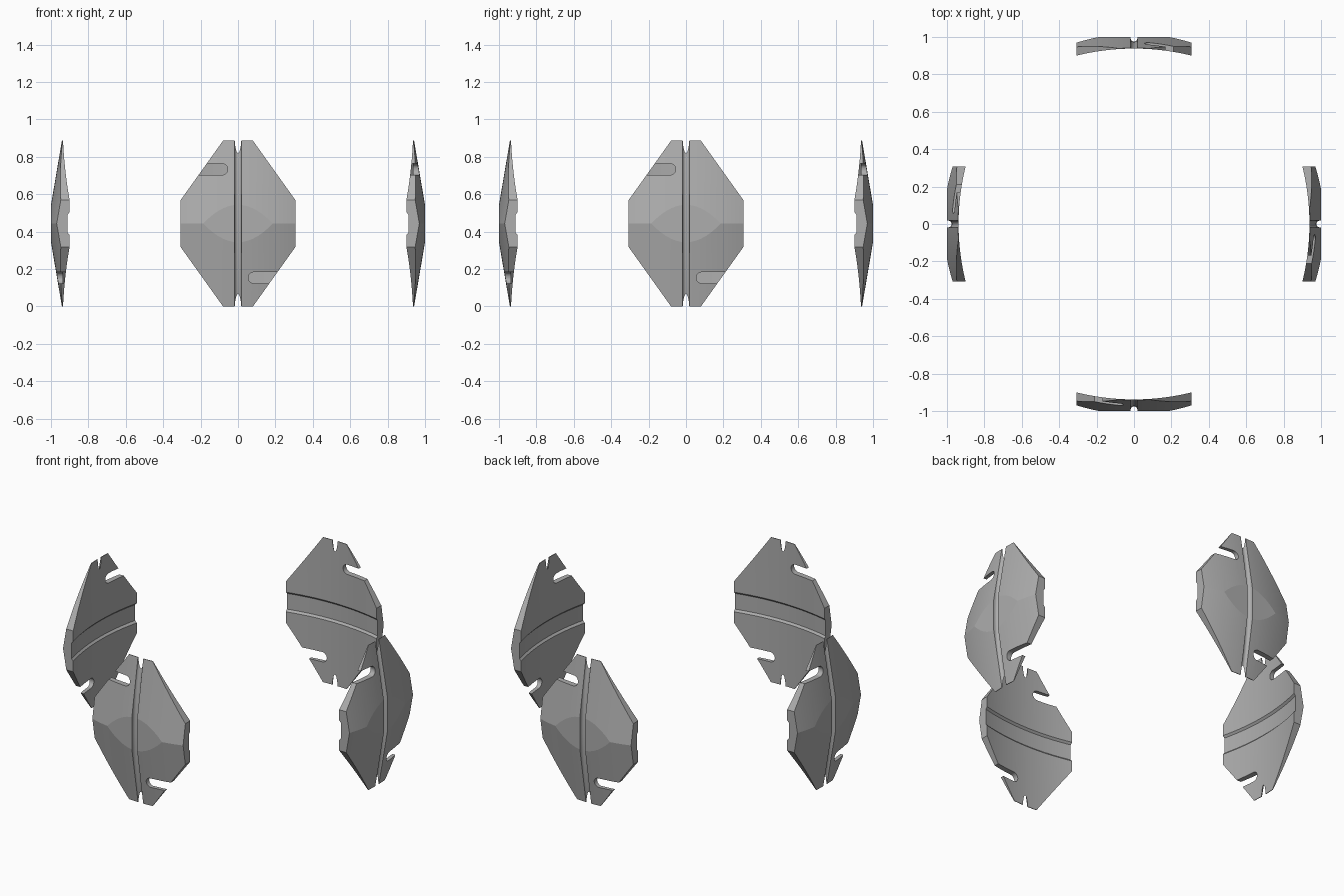
import bpy, bmesh
from math import sin, cos, pi, radians

if "Cube" in bpy.data.objects:
    bpy.data.objects.remove(bpy.data.objects["Cube"])

MID = 0.443      # mid height of a plate
TOP = 2 * MID

grey = bpy.data.materials.new("plain_grey")
grey.use_nodes = True
colour = (0.42, 0.42, 0.42, 1)
grey.diffuse_color = colour
grey.node_tree.nodes["Principled BSDF"].inputs["Base Color"].default_value = colour


def solid(name, rings):
    """Skin a row of closed rings and cap both ends."""
    bm = bmesh.new()
    rows = [[bm.verts.new(p) for p in ring] for ring in rings]
    n = len(rows[0])
    for a, b in zip(rows, rows[1:]):
        for i in range(n):
            j = (i + 1) % n
            bm.faces.new((a[i], a[j], b[j], b[i]))
    bm.faces.new(rows[0])
    bm.faces.new(rows[-1])
    bmesh.ops.recalc_face_normals(bm, faces=bm.faces)
    mesh = bpy.data.meshes.new(name)
    bm.to_mesh(mesh)
    bm.free()
    mesh.materials.append(grey)
    ob = bpy.data.objects.new(name, mesh)
    bpy.context.collection.objects.link(ob)
    return ob


def prism(name, outline, y0, y1):
    return solid(name, [[(x, y, z) for x, z in outline] for y in (y0, y1)])


def sweep(name, profile, centre_y, half_angle, steps, upright=True):
    """Turn a (radius, offset) profile about an upright or a sideways axis."""
    rings = []
    for k in range(steps + 1):
        a = radians(half_angle) * (2 * k / steps - 1)
        if upright:
            rings.append([(r * sin(a), centre_y - r * cos(a), h) for r, h in profile])
        else:
            rings.append([(h, centre_y - r * cos(a), MID + r * sin(a)) for r, h in profile])
    return solid(name, rings)


def carve(target, cutter, operation="DIFFERENCE"):
    mod = target.modifiers.new("carve", "BOOLEAN")
    mod.operation = operation
    mod.solver = "EXACT"
    mod.object = cutter
    bpy.context.view_layer.objects.active = target
    bpy.ops.object.modifier_apply(modifier=mod.name)
    bpy.data.objects.remove(cutter)


# Eight-sided plate blank with a flat outer face
quarter = [(0.08, MID), (0.307, 0.125)]
outline = [(x, MID + z) for x, z in quarter]
outline += [(x, MID - z) for x, z in reversed(quarter)]
outline += [(-x, z) for x, z in reversed(outline)]
plate = prism("front_plate", outline, -1.0, -0.8)

# Outer face: two cone surfaces meeting in a ridge
ridge, slope, reach = 1.017, 0.17, 0.5
edge = ridge - slope * reach
carve(plate, sweep("outer_shape", [(0.7, MID - reach), (edge, MID - reach), (ridge, MID),
                                   (edge, MID + reach), (0.7, MID + reach)], 0, 27, 36),
      "INTERSECT")

# Hollow inner face with a shallow horizontal band
inner = 1.27
band = [(inner, -0.06), (inner + 0.011, -0.048), (inner + 0.011, 0.048), (inner, 0.06)]
profile = [(0.9, -0.1), (inner, -0.1)] + [(r, MID + z) for r, z in band]
profile += [(inner, 1.0), (0.9, 1.0)]
carve(plate, sweep("inner_shape", profile, inner - 0.938, 20, 30))

# Round-bottomed upright groove that opens the two thin tips
bend, width = 1.94, 0.018
groove = [(bend + width * (1 - sin(t)), width * cos(t))
          for t in (pi * k / 24 for k in range(25))]
groove += [(bend + 0.2, -width), (bend + 0.2, width)]
carve(plate, sweep("groove_shape", groove, bend - 0.975, 20, 40, upright=False))

# Two round-ended slots, open to the slanted edges
for side in (-1, 1):
    slot = [(side * (0.085 - 0.03 * sin(t)), MID - side * (0.29 + 0.03 * cos(t)))
            for t in (pi * k / 16 for k in range(17))]
    slot += [(side * 0.4, MID - side * 0.26), (side * 0.4, MID - side * 0.32)]
    carve(plate, prism("slot_shape", slot, -1.2, -0.7))

# Smooth curves, crisp creases
bpy.ops.object.select_all(action="DESELECT")
plate.select_set(True)
bpy.context.view_layer.objects.active = plate
bpy.ops.object.shade_smooth_by_angle(angle=radians(8))

# Repeat the plate around the centre
for k, name in enumerate(("left_plate", "back_plate", "right_plate"), 1):
    copy = bpy.data.objects.new(name, plate.data)
    copy.rotation_euler.z = k * pi / 2
    bpy.context.collection.objects.link(copy)
